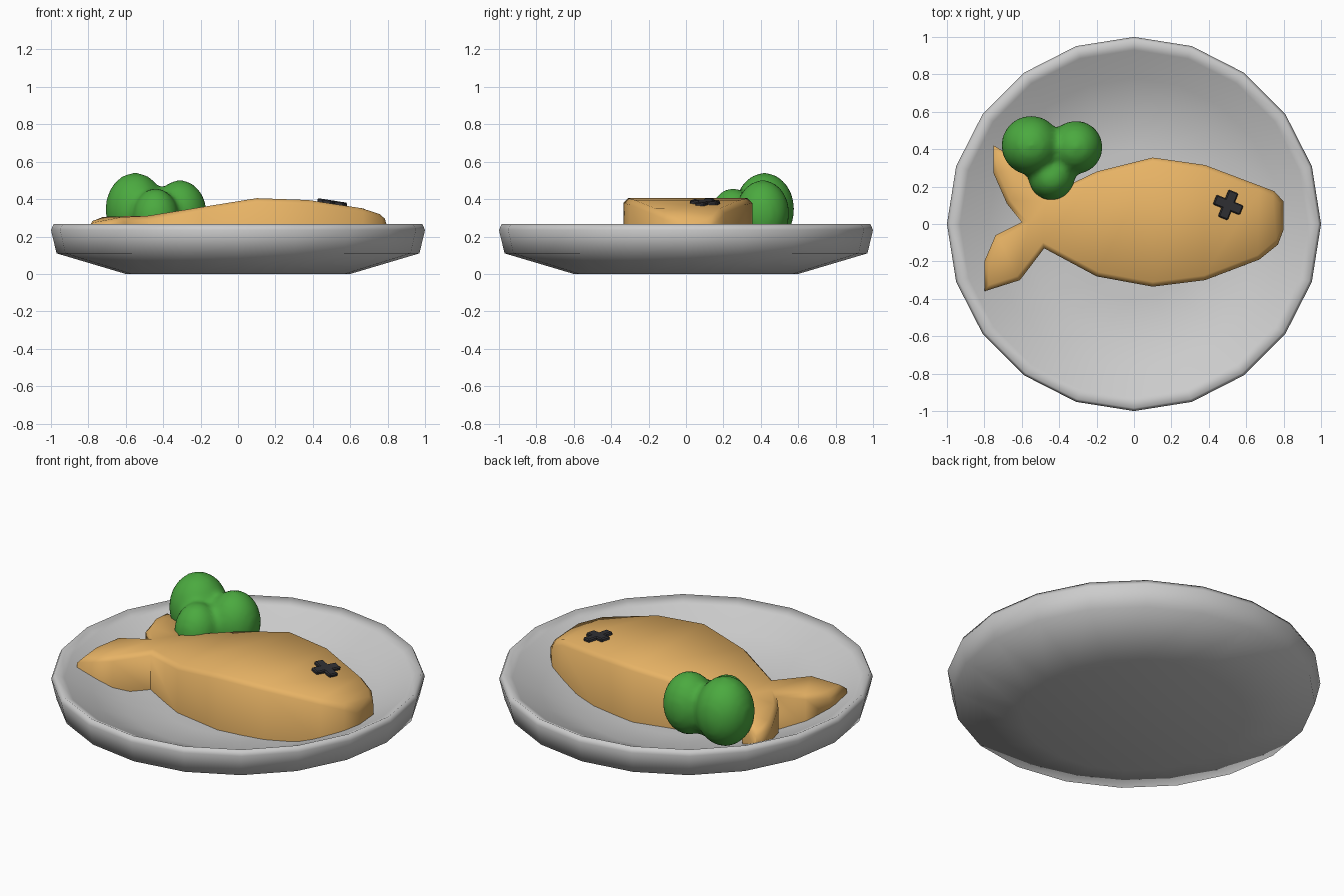
import bpy, bmesh
from math import cos, sin, pi, radians, hypot
from mathutils import Matrix

if "Cube" in bpy.data.objects:
    bpy.data.objects.remove(bpy.data.objects["Cube"])


def material(name, rgb):
    m = bpy.data.materials.new(name)
    m.diffuse_color = (*rgb, 1)
    m.use_nodes = True
    m.node_tree.nodes["Principled BSDF"].inputs["Base Color"].default_value = m.diffuse_color
    return m


def finish(bm, name, mat=None, angle=180):
    bmesh.ops.recalc_face_normals(bm, faces=bm.faces)
    me = bpy.data.meshes.new(name)
    bm.to_mesh(me)
    bm.free()
    ob = bpy.data.objects.new(name, me)
    bpy.context.collection.objects.link(ob)
    if mat:
        me.materials.append(mat)
    bpy.ops.object.select_all(action='DESELECT')
    ob.select_set(True)
    bpy.context.view_layer.objects.active = ob
    bpy.ops.object.shade_smooth_by_angle(angle=radians(angle))
    return ob


# Plate: 20-sided turned profile
N = 20
profile = [(0.6, 0), (0.97, 0.11), (1.0, 0.235), (0.985, 0.268),
           (0.93, 0.24), (0.78, 0.165), (0.6, 0.09), (0.4, 0.08)]
bm = bmesh.new()
rings = [[bm.verts.new((r * cos(2 * pi * i / N), r * sin(2 * pi * i / N), z))
          for i in range(N)] for r, z in profile]
for a, b in zip(rings, rings[1:]):
    for i in range(N):
        j = (i + 1) % N
        bm.faces.new((a[i], a[j], b[j], b[i]))
bm.faces.new(rings[0])
bm.faces.new(rings[-1])
finish(bm, "plate")

# Fish: top surface laid out as strips, extruded down into the plate, edge bevelled
body = [((0.80, 0.12), (0.80, -0.03), 0.275), ((0.75, 0.175), (0.77, -0.11), 0.315),
        ((0.67, 0.205), (0.67, -0.19), 0.35), ((0.38, 0.315), (0.38, -0.30), 0.395),
        ((0.10, 0.355), (0.10, -0.335), 0.405), ((-0.20, 0.28), (-0.20, -0.28), 0.357),
        ((-0.47, 0.15), (-0.48, -0.13), 0.31)]
lower_lobe = [((-0.60, 0.01), (-0.48, -0.13), 0.31), ((-0.74, -0.06), (-0.61, -0.30), 0.305),
              ((-0.80, -0.20), (-0.80, -0.36), 0.27)]
upper_lobe = [((-0.47, 0.15), (-0.60, 0.01), 0.31), ((-0.60, 0.33), (-0.68, 0.11), 0.305),
              ((-0.75, 0.42), (-0.75, 0.27), 0.27)]
bm = bmesh.new()
cache = {}


def vert(p, z):
    if p not in cache:
        cache[p] = bm.verts.new((*p, z))
    return cache[p]


for strip in (body, lower_lobe, upper_lobe):
    for (a, b, z), (c, d, w) in zip(strip, strip[1:]):
        bm.faces.new((vert(a, z), vert(b, z), vert(d, w), vert(c, w)))
bm.faces.new((cache[(-0.47, 0.15)], cache[(-0.48, -0.13)], cache[(-0.60, 0.01)]))
bmesh.ops.recalc_face_normals(bm, faces=bm.faces)
rim = [e for e in bm.edges if e.is_boundary]
top = list(bm.faces)
ext = bmesh.ops.extrude_face_region(bm, geom=top, use_keep_orig=True)
for v in ext["geom"]:
    if isinstance(v, bmesh.types.BMVert):
        v.co.z = 0.07 + 0.2 * max(0, hypot(v.co.x, v.co.y) - 0.5)
bmesh.ops.recalc_face_normals(bm, faces=bm.faces)
bmesh.ops.bevel(bm, geom=rim, offset=0.025, segments=1, affect='EDGES', clamp_overlap=True)
finish(bm, "fish", material("fried_orange", (0.80, 0.45, 0.13)), 80)

# Eye: crossed bars lying on the sloping head
bm = bmesh.new()
for k in range(2):
    m = (Matrix.Translation((0.503, 0.102, 0.378)) @ Matrix.Rotation(radians(9), 4, 'Y')
         @ Matrix.Rotation(radians(-22 + 90 * k), 4, 'Z') @ Matrix.Diagonal((0.155, 0.055, 0.03, 1)))
    bmesh.ops.create_cube(bm, size=1, matrix=m)
bmesh.ops.bevel(bm, geom=bm.edges[:], offset=0.006, segments=1, affect='EDGES')
finish(bm, "eye_cross", material("charcoal", (0.03, 0.03, 0.035)), 30)

# Vegetable garnish: three merged florets
bm = bmesh.new()
for x, y, z, r, h in [(-0.55, 0.42, 0.345, 0.16, 0.197), (-0.31, 0.41, 0.325, 0.143, 0.178),
                      (-0.44, 0.25, 0.295, 0.125, 0.165), (-0.44, 0.38, 0.30, 0.13, 0.15)]:
    bmesh.ops.create_icosphere(bm, subdivisions=3, radius=1,
                               matrix=Matrix.Translation((x, y, z)) @ Matrix.Diagonal((r, r, h, 1)))
veg = finish(bm, "garnish", material("leaf_green", (0.07, 0.40, 0.05)))
rm = veg.modifiers.new("merge", 'REMESH')
rm.mode = 'VOXEL'
rm.voxel_size = 0.02
rm.use_smooth_shade = True
sm = veg.modifiers.new("soften", 'SMOOTH')
sm.factor = 0.5
sm.iterations = 5
